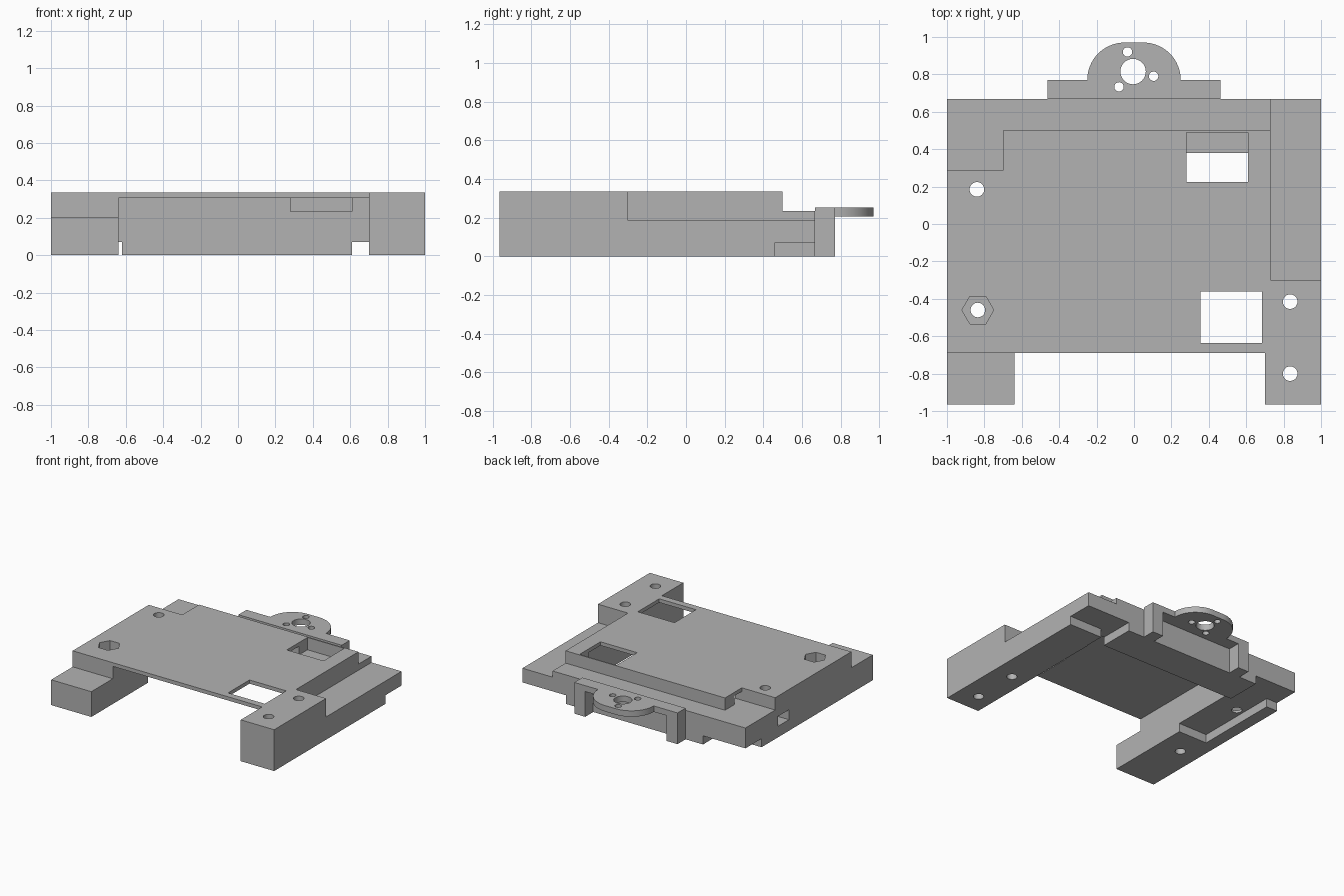
import bpy, bmesh, math

cube = bpy.data.objects.get("Cube")
if cube:
    bpy.data.objects.remove(cube, do_unlink=True)

grey = bpy.data.materials.new("plain grey")
grey.use_nodes = True
colour = (0.45, 0.45, 0.45, 1)
grey.diffuse_color = colour
grey.node_tree.nodes["Principled BSDF"].inputs["Base Color"].default_value = colour


def prism(name, outline, z0, z1):
    """Solid made by raising a flat outline from z0 to z1."""
    bm = bmesh.new()
    base = bm.faces.new([bm.verts.new((x, y, z0)) for x, y in outline])
    up = bmesh.ops.extrude_face_region(bm, geom=[base])["geom"]
    bmesh.ops.translate(bm, vec=(0, 0, z1 - z0),
                        verts=[v for v in up if isinstance(v, bmesh.types.BMVert)])
    bmesh.ops.recalc_face_normals(bm, faces=bm.faces)
    mesh = bpy.data.meshes.new(name)
    bm.to_mesh(mesh)
    bm.free()
    mesh.materials.append(grey)
    obj = bpy.data.objects.new(name, mesh)
    bpy.context.collection.objects.link(obj)
    return obj


def box(name, x0, x1, y0, y1, z0, z1):
    return prism(name, [(x0, y0), (x1, y0), (x1, y1), (x0, y1)], z0, z1)


def disc(name, x, y, r, z0, z1, sides=32):
    ring = [math.tau * i / sides for i in range(sides)]
    return prism(name, [(x + r * math.cos(a), y + r * math.sin(a)) for a in ring], z0, z1)


def combine(target, tool, operation="DIFFERENCE"):
    mod = target.modifiers.new(operation.lower(), "BOOLEAN")
    mod.operation, mod.solver, mod.object = operation, "EXACT", tool
    bpy.context.view_layer.objects.active = target
    bpy.ops.object.modifier_apply(modifier=mod.name)
    bpy.data.objects.remove(tool, do_unlink=True)


def cut(target, *size):
    combine(target, box("cutter", *size))


def drill(target, x, y, r, z0=-1, z1=1, sides=32):
    combine(target, disc("cutter", x, y, r, z0, z1, sides))


# Main body: block hollowed from below into two arms and a rear wall
body = box("body", -1, 1, -.965, .667, 0, .335)
cut(body, -.64, .70, -2, .38, -1, .305)
cut(body, -.64, .70, -2, -.69, -1, 1)

# Lowered steps around the top
cut(body, -2, -.64, -2, -.69, .205, 1)
cut(body, -2, 2, .50, 2, .235, 1)
cut(body, -2, -.70, .285, 2, .235, 1)
cut(body, .73, 2, -.30, 2, .185, 1)

# Undercuts at the rear corners and below the right arm
cut(body, -2, -.62, .46, 2, -1, .07)
cut(body, .70, 2, .46, 2, -1, .07)
cut(body, .61, .705, .30, 2, -1, .07)
cut(body, -.90, -.62, -.24, .47, -1, .07)

# Windows, rear pocket and the small openings
cut(body, .355, .685, -.635, -.36, .2, 1)
cut(body, .28, .61, .225, .49, .235, 1)
cut(body, -.75, -.60, .285, .38, .235, .305)
cut(body, -2, -.74, .11, .25, .09, .17)

# Screw holes and hexagonal nut seat
for x, y in ((-.84, .185), (-.835, -.46), (.835, -.415), (.835, -.80)):
    drill(body, x, y, .039)
drill(body, -.835, -.46, .085, .25, 1, 6)

# Rear mounting tab with rounded end
right_arc = [(.05 + .2 * math.cos(a), .77 + .2 * math.sin(a))
             for a in [math.pi / 2 * i / 16 for i in range(17)]]
left_arc = [(-x, y) for x, y in reversed(right_arc)]
tab = prism("mounting_tab",
            [(-.463, .667), (.463, .667), (.463, .77)] + right_arc + left_arc + [(-.463, .77)],
            .205, .253)
drill(tab, -.005, .815, .068)
for x, y in ((-.035, .92), (.105, .79), (-.08, .733)):
    drill(tab, x, y, .025)

# Posts carrying the tab
for name, side in (("left_post", 1), ("right_post", -1)):
    inner, outer = sorted((side * .365, side * .463))
    box(name, inner, outer, .667, .77, 0, .205)

for obj in (body, tab):
    bpy.ops.object.select_all(action="DESELECT")
    obj.select_set(True)
    bpy.context.view_layer.objects.active = obj
    bpy.ops.object.shade_smooth_by_angle(angle=math.radians(25))
